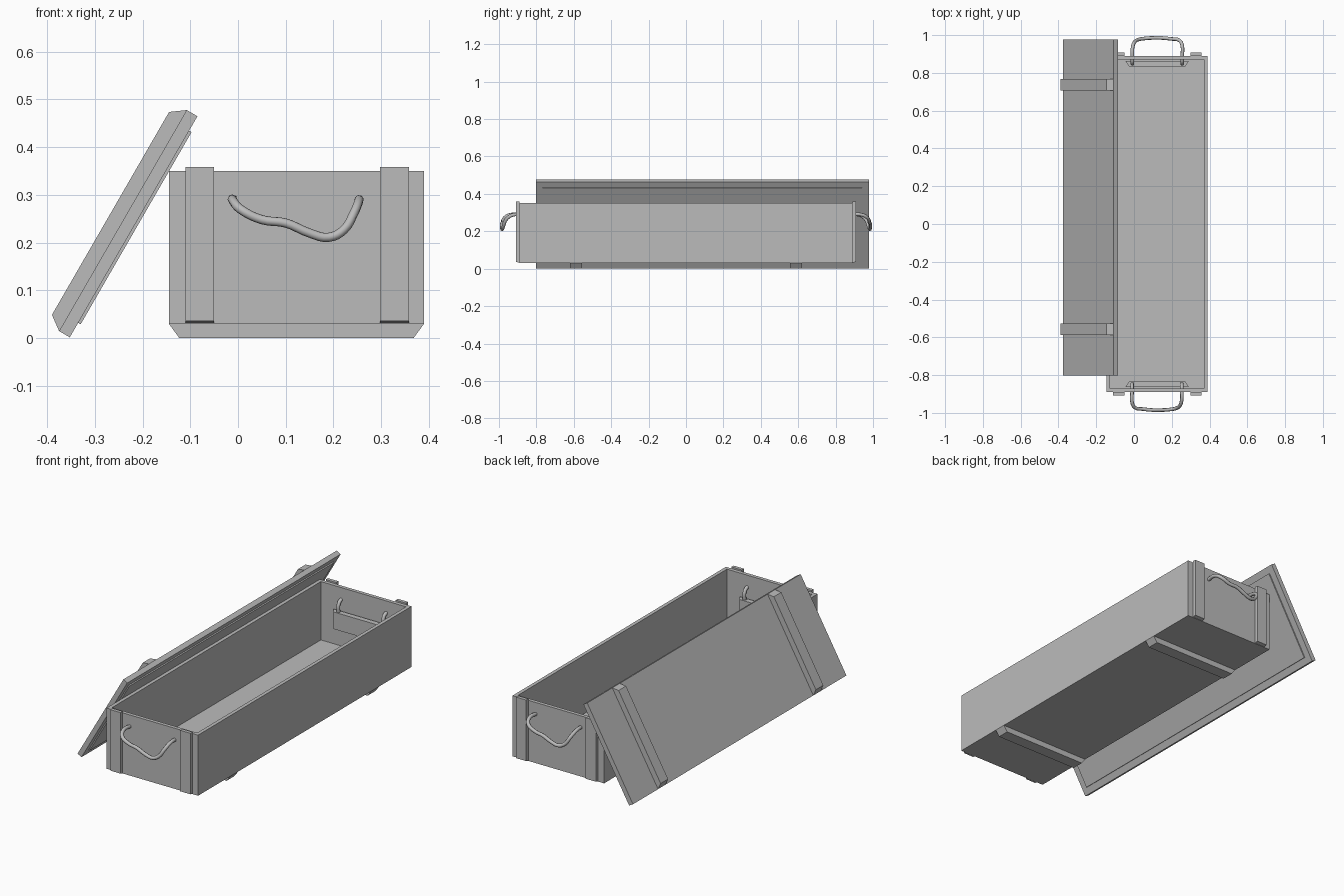
import bpy, bmesh, math
from mathutils import Vector, Matrix

cube = bpy.data.objects.get("Cube")
if cube:
    bpy.data.objects.remove(cube, do_unlink=True)

grey = bpy.data.materials.new("plain grey")
grey.use_nodes = True
grey.diffuse_color = (0.5, 0.5, 0.5, 1)
grey.node_tree.nodes["Principled BSDF"].inputs["Base Color"].default_value = (0.5, 0.5, 0.5, 1)

LEFT, WIDTH, HALF = -0.145, 0.535, 0.89     # crate left edge, width, half length
BASE, RIM, WALL = 0.03, 0.35, 0.027
MID = LEFT + WIDTH / 2


def add_mesh(name, bm):
    bmesh.ops.recalc_face_normals(bm, faces=bm.faces)
    mesh = bpy.data.meshes.new(name)
    bm.to_mesh(mesh)
    bm.free()
    mesh.materials.append(grey)
    obj = bpy.data.objects.new(name, mesh)
    bpy.context.collection.objects.link(obj)
    return obj


def prism(name, profile, origin, u, n, half):
    """Profile in the u/n plane, extruded half to each side of origin."""
    o, u, n = Vector(origin), Vector(u), Vector(n)
    side = u.cross(n) * half
    bm = bmesh.new()
    face = bm.faces.new([bm.verts.new(o + u * a + n * b - side) for a, b in profile])
    new = bmesh.ops.extrude_face_region(bm, geom=[face])["geom"]
    bmesh.ops.translate(bm, vec=side * 2,
                        verts=[v for v in new if isinstance(v, bmesh.types.BMVert)])
    return add_mesh(name, bm)


def rect(a0, a1, b0, b1):
    return [(a0, b0), (a1, b0), (a1, b1), (a0, b1)]


def tapered(length, height, slope):
    return [(0, 0), (length, 0), (length - slope, height), (slope, height)]


# Open crate body
bm = bmesh.new()
size = Matrix.Diagonal((WIDTH, HALF * 2, RIM - BASE, 1))
bmesh.ops.create_cube(bm, size=1, matrix=Matrix.Translation((MID, 0, (RIM + BASE) / 2)) @ size)
bm.normal_update()
top = max(bm.faces, key=lambda f: f.calc_center_median().z)
bmesh.ops.inset_region(bm, faces=[top], thickness=WALL)
well = bmesh.ops.extrude_discrete_faces(bm, faces=[top])["faces"][0]
bmesh.ops.translate(bm, verts=well.verts, vec=(0, 0, BASE + 0.012 - RIM))
add_mesh("crate_body", bm)

# Skids under the crate
for label, y in (("front", -0.588), ("back", 0.588)):
    prism(label + "_skid", tapered(WIDTH, 0.03, 0.022), (LEFT, y, BASE), (1, 0, 0), (0, 0, -1), 0.032)

# Rope handle path: starts inside the crate, passes through the wall and sags
ROPE = [(-.01, .85, .22), (-.01, .853, .275), (-.01, .885, .288), (-.01, .945, .287),
        (.005, .972, .27), (.05, .98, .248), (.1, .985, .241), (.15, .985, .22),
        (.19, .982, .211), (.222, .976, .227), (.243, .962, .262), (.253, .93, .286),
        (.253, .885, .288), (.253, .853, .275), (.253, .85, .22)]

for label, s in (("front", -1), ("back", 1)):
    # Upright battens on the end wall
    for side, x in (("right", -0.08), ("left", 0.328)):
        prism(f"{label}_{side}_batten", [(0, 0), (.326, 0), (.326, .018), (.004, .018)],
              (x, s * HALF, 0.032), (0, 0, 1), (0, s, 0), 0.03)
    # Inner cleat holding the rope
    prism(label + "_cleat", tapered(0.335, 0.028, 0.018),
          (MID - 0.1675, s * (HALF - WALL), 0.185), (1, 0, 0), (0, -s, 0), 0.045)
    # Rope handle, turned half a circle at the back
    curve = bpy.data.curves.new(label + "_handle", "CURVE")
    curve.dimensions = "3D"
    curve.bevel_depth = 0.0095
    curve.bevel_resolution = 2
    curve.resolution_u = 4
    curve.use_fill_caps = True
    spline = curve.splines.new("BEZIER")
    spline.bezier_points.add(len(ROPE) - 1)
    for p, (x, y, z) in zip(spline.bezier_points, ROPE):
        p.co = (x if s < 0 else 2 * MID - x, s * y, z)
        p.handle_left_type = p.handle_right_type = "AUTO"
    curve.materials.append(grey)
    handle = bpy.data.objects.new(label + "_handle", curve)
    bpy.context.collection.objects.link(handle)
    bpy.ops.object.select_all(action="DESELECT")
    handle.select_set(True)
    bpy.context.view_layer.objects.active = handle
    bpy.ops.object.convert(target="MESH")
    bpy.ops.object.shade_smooth_by_angle(angle=math.radians(50))

# Lid leaning on the crate's right side
tilt = math.radians(60)
up = (math.cos(tilt), 0, math.sin(tilt))
out = (-math.sin(tilt), 0, math.cos(tilt))
LID_X, LID_Y, LID_Z = -0.375, 0.0875, 0.0145


def lid_part(name, profile, y, half):
    prism(name, profile, (LID_X, LID_Y + y, LID_Z), up, out, half)


lid_part("lid_board", rect(0, WIDTH, -0.026, 0), 0, HALF)
lid_part("lid_inner_panel", rect(0.035, 0.5, -0.032, -0.02), 0, HALF - 0.036)
for label, y in (("front", -0.645), ("back", 0.65)):
    lid_part(label + "_lid_batten", tapered(WIDTH, 0.03, 0.022), y, 0.031)
